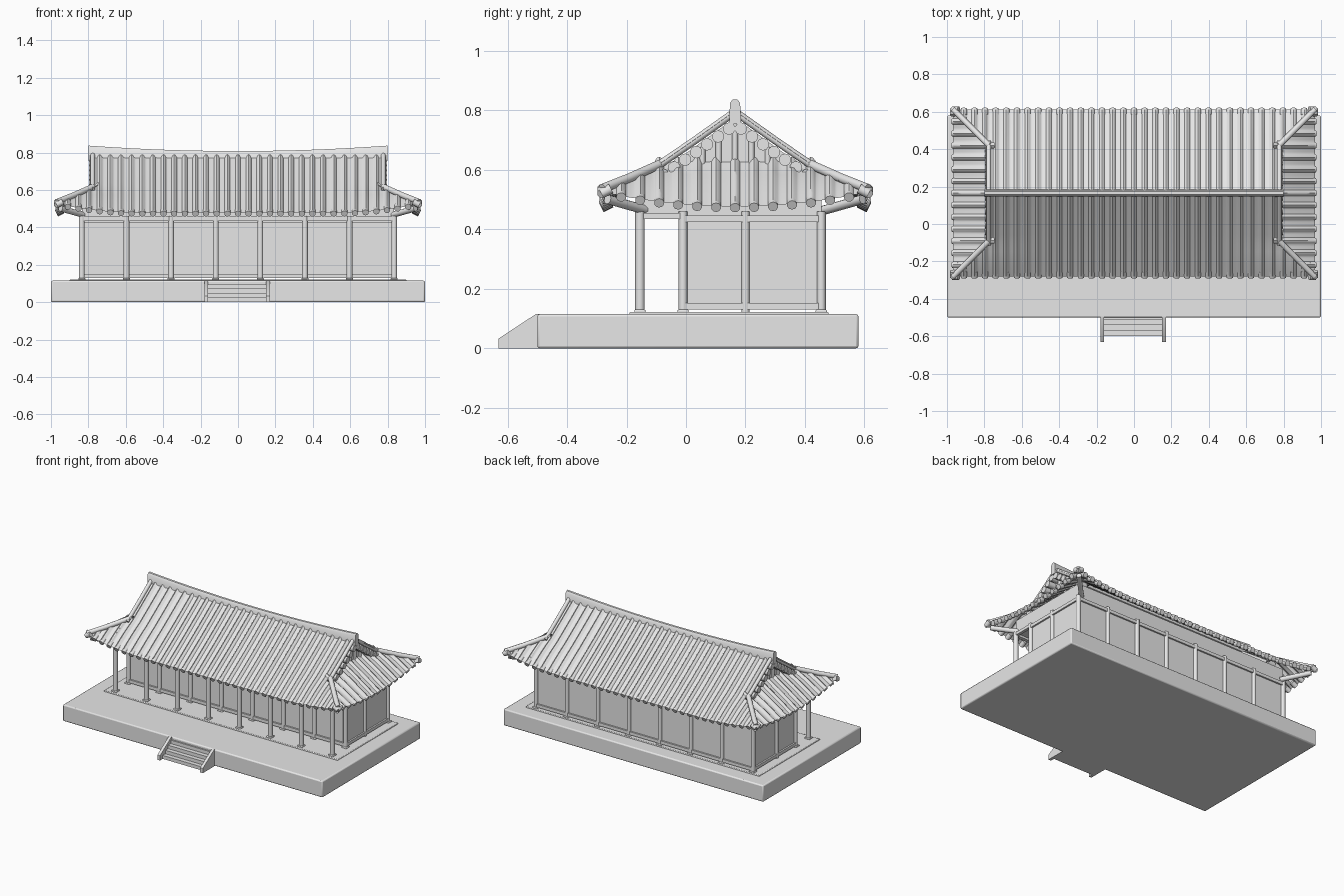
import bpy, bmesh, math
from mathutils import Matrix, Vector

if "Cube" in bpy.data.objects:
    bpy.data.objects.remove(bpy.data.objects["Cube"])

mat = bpy.data.materials.new("pale_grey")
mat.use_nodes = True
GREY = (0.8, 0.8, 0.8, 1)
mat.diffuse_color = GREY
mat.node_tree.nodes["Principled BSDF"].inputs["Base Color"].default_value = GREY
parts = []


def finish(name, bm, bevel=0):
    """Turn a bmesh into a named object."""
    me = bpy.data.meshes.new(name)
    bm.to_mesh(me)
    bm.free()
    me.materials.append(mat)
    ob = bpy.data.objects.new(name, me)
    bpy.context.scene.collection.objects.link(ob)
    if bevel:
        mod = ob.modifiers.new("soft_edges", 'BEVEL')
        mod.width, mod.segments = bevel, 2
    parts.append(ob)


def box(bm, x0, x1, y0, y1, z0, z1):
    m = Matrix.Translation(((x0 + x1) / 2, (y0 + y1) / 2, (z0 + z1) / 2))
    m = m @ Matrix.Diagonal((x1 - x0, y1 - y0, z1 - z0, 1))
    bmesh.ops.create_cube(bm, size=1, matrix=m)


def rod(bm, p, q, r, sides=10):
    p, q = Vector(p), Vector(q)
    rot = (q - p).to_track_quat('Z', 'Y').to_matrix().to_4x4()
    bmesh.ops.create_cone(bm, cap_ends=True, segments=sides, radius1=r, radius2=r,
                          depth=(q - p).length, matrix=Matrix.Translation((p + q) / 2) @ rot)


def prism(bm, outline, x0, x1):
    """Extrude a y-z outline along x."""
    face = bm.faces.new([bm.verts.new((x0, y, z)) for y, z in outline])
    new = bmesh.ops.extrude_face_region(bm, geom=[face])["geom"]
    bmesh.ops.translate(bm, vec=(x1 - x0, 0, 0),
                        verts=[v for v in new if isinstance(v, bmesh.types.BMVert)])
    bmesh.ops.recalc_face_normals(bm, faces=bm.faces)


# Stone platform with a slightly raised floor, and steps
bm = bmesh.new()
box(bm, -1, 1, -0.5, 0.58, 0, 0.115)
finish("platform", bm, 0.008)
bm = bmesh.new()
box(bm, -0.9, 0.9, -0.19, 0.48, 0.11, 0.122)
finish("floor", bm, 0.004)

bm = bmesh.new()
for i in range(4):
    box(bm, -0.16, 0.15, -0.6 + i * 0.03, -0.49, 0, 0.024 * (i + 1))
finish("steps", bm)
bm = bmesh.new()
for x in (-0.18, 0.15):
    prism(bm, [(-0.63, 0), (-0.49, 0), (-0.49, 0.115), (-0.505, 0.115), (-0.63, 0.033)], x, x + 0.02)
finish("step_sides", bm)

# Hall walls, posts and beams
WX, WF, WB, PORCH = 0.835, -0.01, 0.455, -0.155
posts_x = [-WX + i * 2 * WX / 7 for i in range(8)]
bm = bmesh.new()
box(bm, -WX, WX, WF, WB, 0.13, 0.46)
finish("hall_walls", bm)
bm = bmesh.new()
box(bm, -WX, WX, PORCH, WB, 0.45, 0.545)
finish("ceiling", bm)

bm = bmesh.new()
for x in posts_x:
    rod(bm, (x, PORCH, 0.115), (x, PORCH, 0.46), 0.016)
    for y in (WF, WB):
        rod(bm, (x, y, 0.115), (x, y, 0.46), 0.015)
for s in (-1, 1):
    rod(bm, (s * WX, 0.2, 0.115), (s * WX, 0.2, 0.46), 0.014)
finish("posts", bm)

bm = bmesh.new()
for x in posts_x:
    for y in (PORCH, WF, WB):
        box(bm, x - 0.019, x + 0.019, y - 0.019, y + 0.019, 0.11, 0.13)
finish("post_stones", bm, 0.004)

bm = bmesh.new()
for z in (0.13, 0.425):
    for y in (WF, WB):
        box(bm, -WX, WX, y - 0.011, y + 0.011, z, z + 0.022)
    for s in (-1, 1):
        box(bm, s * WX - 0.011, s * WX + 0.011, WF, WB, z, z + 0.022)
box(bm, -WX, WX, PORCH - 0.012, PORCH + 0.012, 0.435, 0.46)
for x in posts_x:
    box(bm, x - 0.01, x + 0.01, PORCH, WF, 0.435, 0.455)
finish("beams", bm)

# Roof shape: d is the horizontal distance down the slope from the ridge
YC, RIDGE, GABLE, BREAK, EAVE = 0.165, 0.79, 0.27, 0.27, 0.447


def height(d, a, half):
    """Slope height, with the eaves turning up towards the hips."""
    t = max(0, (d - BREAK) / (EAVE - BREAK))
    near = max(0, 1 - max(0, half + d - BREAK - abs(a)) / 0.45)
    return 0.785 - 0.72 * d + 0.07 * d * d + 0.048 * t * near ** 2


def place(side, s, a, d, lift=0):
    if side:
        return Vector((s * (RIDGE + d - BREAK), YC + a, height(d, a, GABLE) + lift))
    return Vector((a, YC + s * d, height(d, a, RIDGE) + lift))


def slope(name, side, s, half, start, pitch):
    """Ribbed tile slope made of a middle field and two hipped corners."""
    bm = bmesh.new()
    full = half + EAVE - BREAK
    for a0, a1 in ((-full, -half), (-half, half), (half, full)):
        n = max(8, round((a1 - a0) / pitch * 8))
        grid = []
        for i in range(n + 1):
            a = a0 + (a1 - a0) * i / n
            first = start if a0 == -half else BREAK + abs(a) - half
            rib = 0.017 * max(0, math.cos(math.tau * a / pitch)) ** 0.7
            grid.append([bm.verts.new(place(side, s, a, first + (EAVE - first) * j / 10, rib))
                         for j in range(11)])
        for c0, c1 in zip(grid, grid[1:]):
            for j in range(10):
                bm.faces.new((c0[j], c0[j + 1], c1[j + 1], c1[j]))
    bmesh.ops.remove_doubles(bm, verts=bm.verts, dist=0.0002)
    bm.normal_update()
    for f in bm.faces:
        if f.normal.z < 0:
            f.normal_flip()
    finish(name, bm)

    # Round tile ends along the eave
    bm = bmesh.new()
    count = int(full / pitch + 0.01)
    for k in range(-count, count + 1):
        p = place(side, s, k * pitch, EAVE, -0.003)
        out = Vector((s, 0, -0.5)) if side else Vector((0, s, -0.5))
        rod(bm, p - out * 0.03, p + out * 0.003, 0.017)
    finish(name + "_tile_ends", bm)


for s, word in ((-1, "front"), (1, "back")):
    slope(word + "_roof", False, s, RIDGE, 0, 1.934 / 34)
for s, word in ((-1, "right"), (1, "left")):
    slope(word + "_roof", True, s, GABLE, 0.225, 0.894 / 14)

# Gable walls with upright battens
bm = bmesh.new()
for s in (-1, 1):
    prism(bm, [(YC - 0.27, 0.58), (YC + 0.27, 0.58), (YC, 0.775)], s * 0.73, s * 0.745)
    for k in range(-3, 4):
        y = YC + k * 0.055
        rod(bm, (s * 0.745, y, 0.58), (s * 0.745, y, height(abs(k) * 0.055, 0, RIDGE) - 0.03), 0.01)
finish("gable_walls", bm)

# Scalloped tiles under the gable edges, edge ridges, hip ridges and hip rafters
scallops, ridges, rafters = bmesh.new(), bmesh.new(), bmesh.new()
for sx in (-1, 1):
    for sy in (-1, 1):
        for k in range(7):
            p = place(False, sy, sx * 0.775, 0.02 + k * 0.037, -0.032)
            rod(scallops, p - Vector((sx * 0.035, 0, 0)), p + Vector((sx * 0.022, 0, 0)), 0.021)
        edge = [place(False, sy, sx * 0.777, d, 0.01) for d in (0, 0.14, 0.275)]
        hip = [place(False, sy, sx * (RIDGE + t), BREAK + t, 0.012) for t in (-0.015, 0.09, 0.177)]
        for path, r in ((edge, 0.013), (hip, 0.016)):
            for p, q in zip(path, path[1:]):
                rod(ridges, p, q, r)
        rod(rafters, (sx * 0.81, YC + sy * 0.29, 0.462), hip[-1] + Vector((-sx, -sy, -2)) * 0.018, 0.016)
finish("gable_scallops", scallops)
finish("hip_ridges", ridges)
finish("hip_rafters", rafters)

# Main ridge, curving up to its ends
bm = bmesh.new()
rows = []
for i in range(25):
    x = -0.8 + i * 1.6 / 24
    top = 0.808 + 0.029 * (x / 0.8) ** 2
    rows.append([bm.verts.new((x, YC + y, z)) for y, z in
                 ((-0.02, 0.755), (-0.017, top - 0.012), (-0.008, top),
                  (0.008, top), (0.017, top - 0.012), (0.02, 0.755))])
for r0, r1 in zip(rows, rows[1:]):
    for j in range(6):
        bm.faces.new((r0[j], r0[(j + 1) % 6], r1[(j + 1) % 6], r1[j]))
bm.faces.new(rows[0])
bm.faces.new(rows[-1])
bmesh.ops.recalc_face_normals(bm, faces=bm.faces)
finish("main_ridge", bm)

# Smooth shading with sharp edges kept
bpy.ops.object.select_all(action='DESELECT')
for ob in parts:
    ob.select_set(True)
bpy.context.view_layer.objects.active = parts[0]
bpy.ops.object.shade_smooth_by_angle(angle=math.radians(40))
